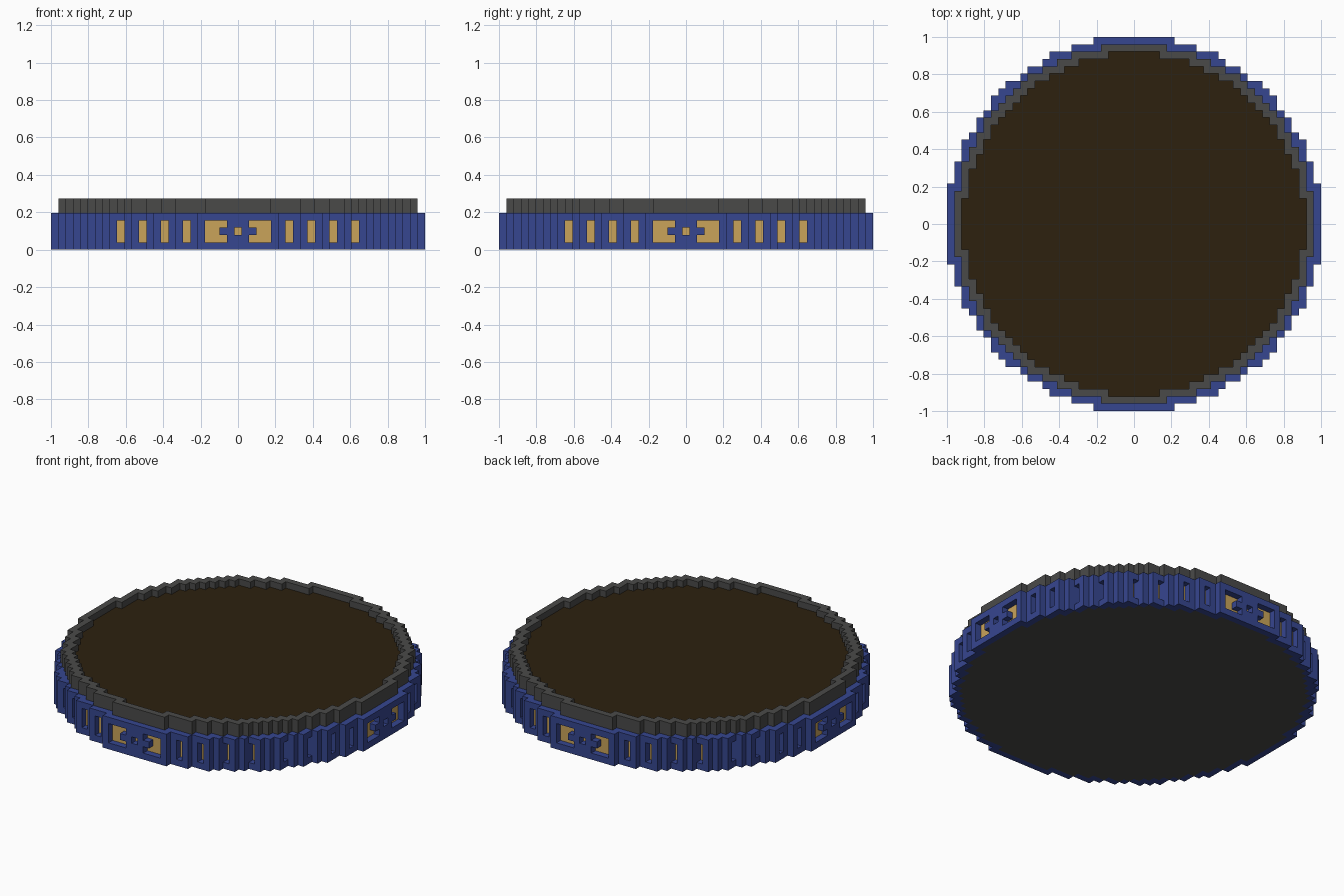
import bpy, bmesh

if "Cube" in bpy.data.objects:
    bpy.data.objects.remove(bpy.data.objects["Cube"])

V = 2 / 51            # block size: the disc is 51 blocks across
N = 25                # blocks from centre to rim


def mat(name, rgb):
    m = bpy.data.materials.new(name)
    lin = [((c / 255 + 0.055) / 1.055) ** 2.4 for c in rgb]
    m.diffuse_color = (*lin, 1)
    m.use_nodes = True
    m.node_tree.nodes["Principled BSDF"].inputs["Base Color"].default_value = m.diffuse_color
    return m


MATS = {
    "blue": mat("blue", (54, 70, 144)),
    "grey": mat("dark grey", (74, 74, 73)),
    "tan": mat("warm tan", (202, 164, 90)),
    "brown": mat("dark brown", (45, 33, 15)),
}
PARTS = {"rim_wall": "blue", "base_plate": "grey", "top_ring": "grey",
         "window_panes": "tan", "floor": "brown"}


def part_at(d2, k):
    """Which part fills a block at squared radius d2 on layer k."""
    if k == 0 and d2 <= 24.5 ** 2:
        return "base_plate"
    if k <= 4:
        return "rim_wall" if d2 <= 25.5 ** 2 else None
    if d2 > 24.5 ** 2:
        return None
    if d2 > 540:
        return "top_ring"
    return "floor" if k == 5 else None


# Solid layers
cells = {}
for i in range(-N, N + 1):
    for j in range(-N, N + 1):
        for k in range(7):
            p = part_at(i * i + j * j, k)
            if p:
                cells[i, j, k] = p

# Windows: recess one block and put a pane behind, on four sides
holes = [(0, 2)]
for s in (-1, 1):
    holes += [(s * i, k) for i in (2, 3, 4, 7, 10, 13, 16) for k in (1, 2, 3)
              if (i, k) != (2, 2)]
for i, k in holes:
    r = max(j for j in range(N + 1) if i * i + j * j <= 25.5 ** 2)
    for s in (-1, 1):
        for outer, inner in (((i, s * r, k), (i, s * (r - 1), k)),
                             ((s * r, i, k), (s * (r - 1), i, k))):
            cells.pop(outer, None)
            cells[inner] = "window_panes"


def build(name, colour):
    """Skin the exposed faces of every block belonging to one part."""
    bm = bmesh.new()
    verts = {}

    def vert(c):
        if c not in verts:
            verts[c] = bm.verts.new(((c[0] - 0.5) * V, (c[1] - 0.5) * V, c[2] * V))
        return verts[c]

    for cell, part in cells.items():
        if part != name:
            continue
        for a in range(3):
            for side in (0, 1):
                nb = list(cell)
                nb[a] += 2 * side - 1
                if tuple(nb) in cells:
                    continue
                b, c = (a + 1) % 3, (a + 2) % 3
                loop = []
                for u, w in ((0, 0), (1, 0), (1, 1), (0, 1)):
                    q = list(cell)
                    q[a] += side
                    q[b] += u
                    q[c] += w
                    loop.append(vert(tuple(q)))
                bm.faces.new(loop if side else loop[::-1])
    me = bpy.data.meshes.new(name)
    bm.to_mesh(me)
    bm.free()
    me.materials.append(MATS[colour])
    bpy.context.collection.objects.link(bpy.data.objects.new(name, me))


for part_name, colour_name in PARTS.items():
    build(part_name, colour_name)
